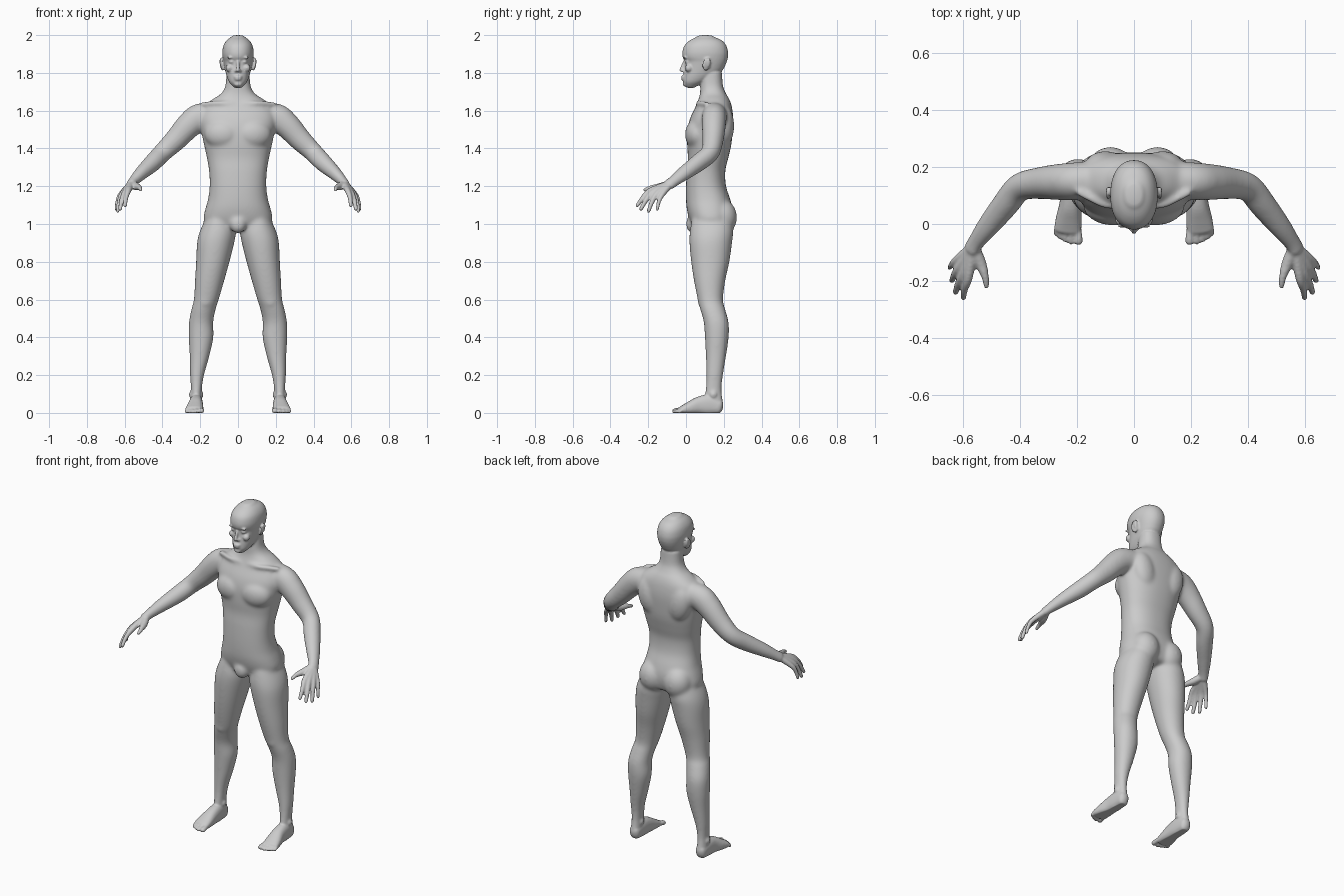
import bpy, bmesh, math
from mathutils import Vector, Matrix

bm = bmesh.new()


def spline(pts, steps):
    """Catmull-Rom through tuples of any length."""
    out, n = [], len(pts)
    for i in range(n - 1):
        p0, p1, p2, p3 = (pts[min(max(k, 0), n - 1)] for k in (i - 1, i, i + 1, i + 2))
        for s in range(steps):
            t = s / steps
            out.append(tuple(.5 * (2 * b + (c - a) * t + (2 * a - 5 * b + 4 * c - d) * t * t
                             + (3 * b - a - 3 * c + d) * t ** 3) for a, b, c, d in zip(p0, p1, p2, p3)))
    return out + [tuple(pts[-1])]


def tube(pts, side=1, up=None, power=2.0, cap=1.0, n=32, steps=5):
    """Closed loft through (x, y, z, a, b); level rings when up is None."""
    path = spline(pts, steps)
    rings = []
    for i, p in enumerate(path):
        c = Vector(p[:3])
        if up is None:
            t, e1, e2 = Vector((0, 0, 1)), Vector((1, 0, 0)), Vector((0, 1, 0))
            if path[-1][2] < path[0][2]:
                t = -t
        else:
            t = (Vector(path[min(i + 1, len(path) - 1)][:3]) - Vector(path[max(i - 1, 0)][:3])).normalized()
            e1 = t.cross(Vector(up)).normalized()
            e2 = e1.cross(t)
        rings.append((c, t, e1, e2, p[3], p[4]))
    angs = [math.radians(a) for a in (20, 40, 60, 75, 86)]

    def dome(ring, sgn):
        c, t, e1, e2, a, b = ring
        h = min(a, b) * cap * sgn
        return [(c + t * h * math.sin(g), t, e1, e2, a * math.cos(g), b * math.cos(g)) for g in angs]

    rings = dome(rings[0], -1)[::-1] + rings + dome(rings[-1], 1)
    loops = []
    for c, t, e1, e2, a, b in rings:
        loop = []
        for k in range(n):
            g = 2 * math.pi * k / n
            cs, sn = math.cos(g), math.sin(g)
            v = c + e1 * a * math.copysign(abs(cs) ** (2 / power), cs) \
                  + e2 * b * math.copysign(abs(sn) ** (2 / power), sn)
            loop.append(bm.verts.new((v.x * side, v.y, v.z)))
        loops.append(loop)
    for l0, l1 in zip(loops, loops[1:]):
        for k in range(n):
            bm.faces.new((l0[k], l0[(k + 1) % n], l1[(k + 1) % n], l1[k]))
    bm.faces.new(loops[0])
    bm.faces.new(loops[-1])


def blob(c, r, side=1, rot=(0, 0, 0)):
    m = Matrix.Diagonal((side, 1, 1, 1)) @ Matrix.Translation(c)
    for ang, ax in zip(rot, 'XYZ'):
        m = m @ Matrix.Rotation(math.radians(ang), 4, ax)
    bmesh.ops.create_icosphere(bm, subdivisions=4, radius=1, matrix=m @ Matrix.Diagonal((*r, 1)))


def slab(z, x0, x1, y0, y1):
    return ((x0 + x1) / 2, (y0 + y1) / 2, z, (x1 - x0) / 2, (y1 - y0) / 2)


# torso and neck: height, half width, front, back
torso = [(.985, .17, .035, .235), (1.03, .183, .016, .247), (1.08, .173, .004, .247), (1.13, .159, 0, .235),
         (1.2, .15, 0, .212), (1.28, .153, .004, .208), (1.35, .165, .01, .224), (1.42, .18, .006, .24),
         (1.5, .197, .008, .248), (1.56, .205, .022, .25), (1.62, .185, .05, .243), (1.66, .135, .066, .23),
         (1.69, .09, .074, .212), (1.73, .067, .076, .196), (1.8, .06, .08, .19)]
tube([slab(z, -w, w, f, b) for z, w, f, b in torso], power=2.3, cap=.25, n=48)

# head and jaw
head = [(1.726, .024, .0, .05), (1.75, .046, -.014, .1), (1.78, .059, -.014, .15), (1.81, .067, -.01, .19),
        (1.84, .073, -.006, .208), (1.862, .077, -.006, .217), (1.882, .081, -.017, .222), (1.91, .083, -.019, .223),
        (1.945, .077, -.008, .213), (1.972, .06, .02, .19), (1.99, .036, .055, .15)]
tube([slab(z, -w, w, f, b) for z, w, f, b in head], power=2.2, cap=.28, n=48)

# nose, lips, chin, pubis
tube([(0, -.003, 1.868, .008, .008), (0, -.016, 1.84, .008, .009), (0, -.024, 1.815, .011, .011)], up=(0, 1, 0))
blob((0, -.015, 1.779), (.023, .012, .007))
blob((0, -.014, 1.767), (.02, .012, .007))
blob((0, -.003, 1.74), (.022, .014, .013))
blob((0, .035, 1.0), (.045, .035, .05))

# hand: knuckle and tip of each finger, index to little
wrist = (.562, -.078, 1.217)
fingers = [((.580, -.188, 1.177), (.597, -.258, 1.098), .0125), ((.597, -.174, 1.169), (.624, -.238, 1.08), .013),
           ((.612, -.152, 1.161), (.637, -.198, 1.069), .0125), ((.622, -.126, 1.155), (.645, -.152, 1.079), .011)]

for s in (1, -1):
    # face features
    blob((.033, .008, 1.858), (.017, .015, .010), s)
    blob((.034, -.001, 1.882), (.026, .011, .007), s, (0, 8, -18))
    blob((.046, .014, 1.825), (.02, .02, .02), s)
    blob((.012, -.013, 1.81), (.008, .011, .007), s)
    # ear
    blob((.086, .108, 1.845), (.008, .022, .036), s, (-8, 8, 22))
    blob((.09, .12, 1.853), (.008, .010, .026), s, (-8, 8, 22))
    # chest, shoulder blade, buttock, collar bone
    blob((.088, .05, 1.475), (.09, .054, .075), s, (0, 0, 10))
    blob((.10, .205, 1.52), (.07, .05, .11), s, (0, 12, 0))
    blob((.082, .192, 1.035), (.082, .078, .095), s)
    tube([(.02, .066, 1.635, .012, .012), (.1, .065, 1.64, .012, .012), (.19, .11, 1.635, .014, .014)], s, up=(0, 0, 1))
    # leg
    leg = [(1.02, .03, .175, .03, .24), (.96, .012, .203, .02, .25), (.9, .02, .217, .018, .244),
           (.8, .045, .222, .027, .23), (.7, .073, .228, .042, .208), (.6, .102, .234, .062, .196),
           (.55, .118, .247, .075, .208), (.48, .131, .26, .094, .226), (.4, .13, .261, .1, .226),
           (.3, .152, .256, .105, .212), (.2, .18, .254, .107, .196), (.12, .192, .249, .104, .188),
           (.06, .192, .252, .1, .195)]
    tube([slab(*q) for q in leg], s, cap=.4, power=2.1)
    blob((.172, .095, .595), (.04, .034, .045), s)
    for x in (.194, .249):
        blob((x, .145, .1), (.01, .018, .02), s)
    # foot
    tube([(.222, .172, .036, .031, .04), (.222, .12, .046, .035, .053), (.223, .07, .042, .038, .047),
          (.228, .02, .029, .045, .034), (.232, -.02, .019, .048, .022)], s, up=(0, 0, 1), power=2.4, cap=.8)
    # toes
    for x, y, r in ((.195, -.06, .0155), (.22, -.062, .0115), (.239, -.055, .011), (.256, -.046, .0105), (.271, -.035, .01)):
        tube([(x * .75 + .057, y + .06, .022, r, r), (x, y + .02, .018, r * .92, r * .85), (x, y, r - .002, r, r * .9)],
             s, up=(0, 0, 1), n=20)
    # arm
    arm = [(.10, .155, 1.58, .06, .066), (.20, .15, 1.565, .074, .066), (.26, .147, 1.522, .069, .064),
           (.33, .143, 1.446, .06, .056), (.40, .128, 1.378, .051, .049), (.45, .068, 1.326, .048, .047),
           (.51, -.008, 1.27, .037, .04), (.55, -.06, 1.23, .027, .031), (.566, -.085, 1.212, .024, .031)]
    tube(arm, s, up=(0, 1, 0))
    # fingers with palm bones, then thumb
    for k, t, r in fingers:
        w = tuple(a + .25 * (b - a) for a, b in zip(wrist, k))
        m = tuple((a + b) / 2 for a, b in zip(k, t))
        tube([(*w, .018, .018), (*k, r * 1.25, r * 1.25), (m[0] + .004, m[1] - .004, m[2] + .004, r, r),
              (*t, r * .8, r * .8)], s, up=(.5, .8, -.2), n=20)
    tube([(*wrist, .02, .02), (.537, -.135, 1.198, .021, .02), (.52, -.185, 1.192, .0145, .0145),
          (.516, -.22, 1.18, .011, .011)], s, up=(0, 0, 1), n=20)

# fuse all parts into one skin
bmesh.ops.recalc_face_normals(bm, faces=bm.faces)
raw = bpy.data.meshes.new("body_parts")
bm.to_mesh(raw)
bm.free()
body = bpy.data.objects.new("body", raw)
bpy.context.collection.objects.link(body)
mod = body.modifiers.new("fuse", 'REMESH')
mod.mode = 'VOXEL'
mod.voxel_size = .0055
skin = bpy.data.meshes.new_from_object(body.evaluated_get(bpy.context.evaluated_depsgraph_get()))
body.modifiers.clear()
body.data = skin

# relax: strongly on trunk and limbs, lightly on face, hands and feet
bm = bmesh.new()
bm.from_mesh(skin)


def softness(p):
    d = min(1.73 - p.z, p.z - .1, .55 - abs(p.x))
    return max(2, min(24, 2 + d * 300))


soft = [(v, softness(v.co)) for v in bm.verts]
for i in range(24):
    bmesh.ops.smooth_vert(bm, verts=[v for v, w in soft if w > i], factor=.5,
                          use_axis_x=True, use_axis_y=True, use_axis_z=True)
for v in bm.verts:
    v.co.z = max(v.co.z, .003)
    v.co.z -= .003 * max(0, 1 - v.co.z)
for f in bm.faces:
    f.smooth = True
bm.to_mesh(skin)
bm.free()
